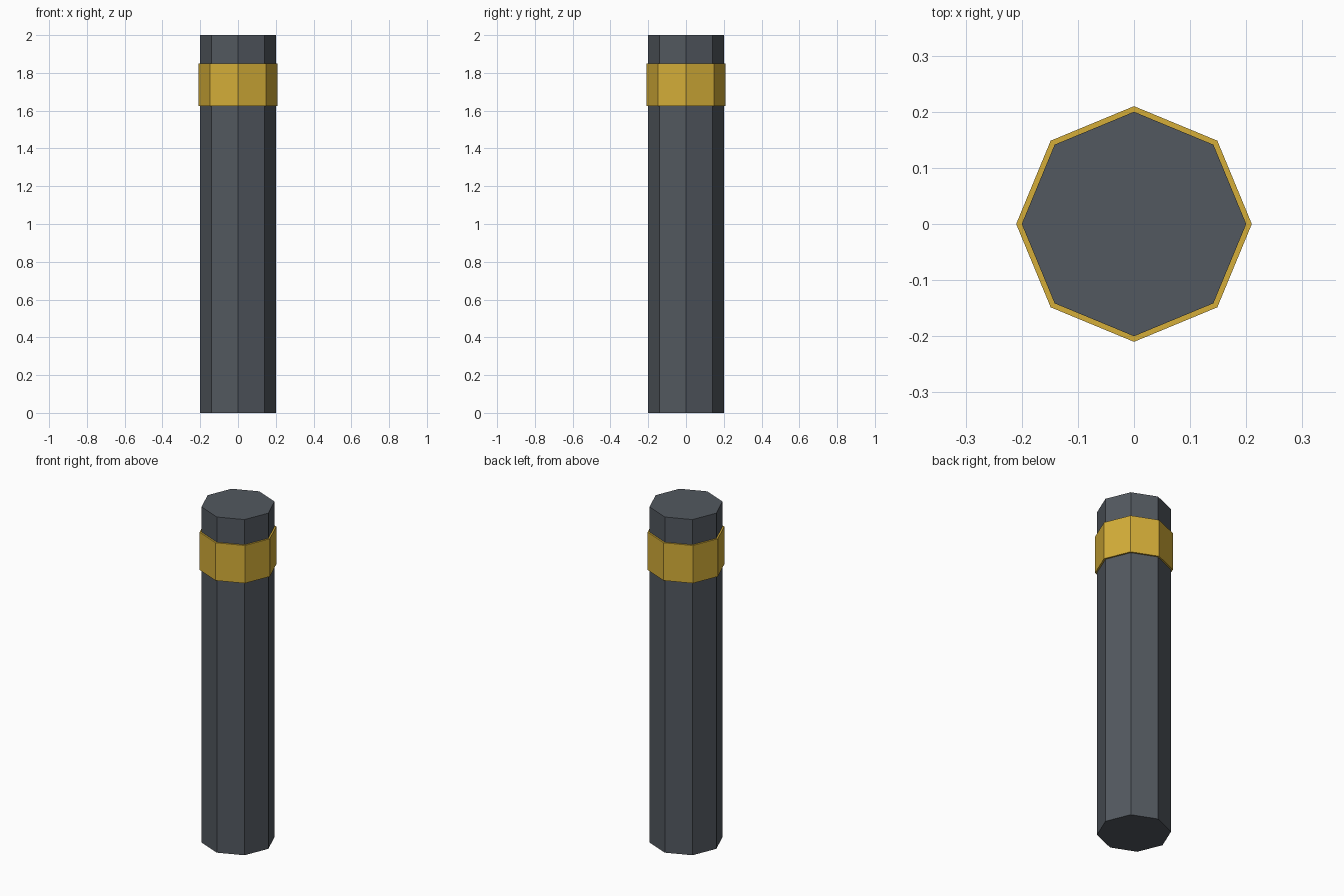
import bpy

default = bpy.data.objects.get("Cube")
if default:
    bpy.data.objects.remove(default, do_unlink=True)


def make_material(name, rgb):
    mat = bpy.data.materials.new(name)
    mat.use_nodes = True
    color = (*rgb, 1.0)
    mat.diffuse_color = color
    mat.node_tree.nodes["Principled BSDF"].inputs["Base Color"].default_value = color
    return mat


def octagonal_prism(name, radius, bottom, top, mat):
    bpy.ops.mesh.primitive_cylinder_add(
        vertices=8, radius=radius, depth=top - bottom,
        location=(0, 0, (bottom + top) / 2))
    obj = bpy.context.object
    obj.name = name
    obj.data.materials.append(mat)
    return obj


dark_grey = make_material("dark_grey", (0.085, 0.098, 0.115))
gold = make_material("gold", (0.66, 0.42, 0.04))

# Tall faceted post
octagonal_prism("post", 0.2, 0.0, 2.0, dark_grey)

# Slightly wider band near the top
octagonal_prism("band", 0.21, 1.625, 1.85, gold)
